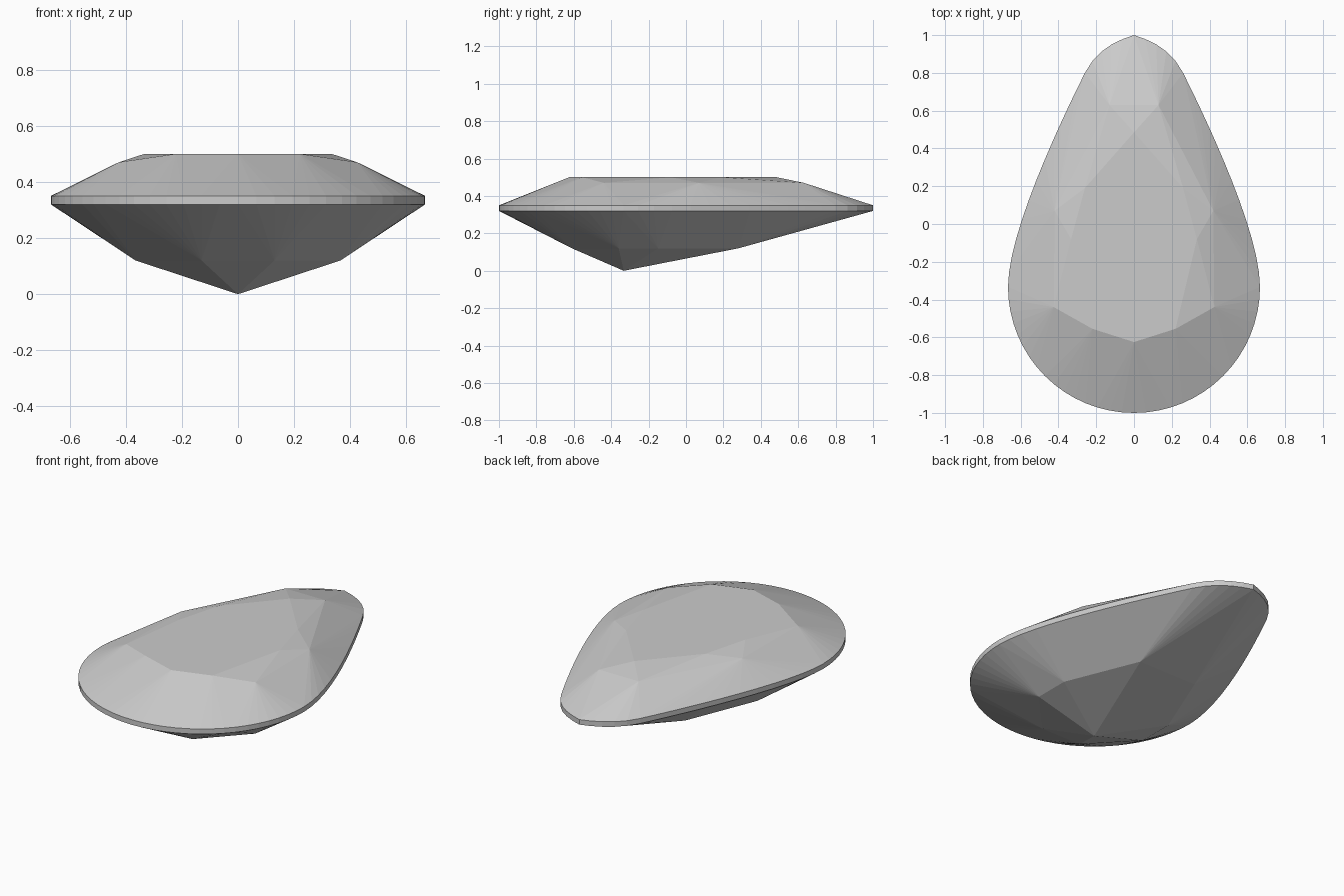
import bpy, bmesh, math
from mathutils import Vector
from mathutils.geometry import interpolate_bezier

cube = bpy.data.objects.get("Cube")
if cube:
    bpy.data.objects.remove(cube, do_unlink=True)

mat = bpy.data.materials.new("pale grey stone")
mat.use_nodes = True
GREY = (0.6, 0.6, 0.6, 1)
mat.diffuse_color = GREY
mat.node_tree.nodes["Principled BSDF"].inputs["Base Color"].default_value = GREY

GIRDLE_LOW, GIRDLE_HIGH = 0.32, 0.35
RADIUS, CENTRE_Y = 0.667, -0.333


def bezier(points, count):
    return [p.to_2d() for p in interpolate_bezier(*[Vector((x, y, 0)) for x, y in points], count)]


# Half of the pear outline: round front, long flank, tight tip
half = [Vector((RADIUS * math.sin(a), CENTRE_Y - RADIUS * math.cos(a)))
        for a in (math.pi / 2 * i / 16 for i in range(16))]
half += bezier([(RADIUS, CENTRE_Y), (RADIUS, -0.05), (0.40, 0.52), (0.26, 0.8)], 13)[:-1]
half += bezier([(0.26, 0.8), (0.2, 0.92), (0.1, 0.97), (0, 1)], 6)

# Half rings of facet corners for each level
levels = [
    (0.5, [(0, -0.625), (0.22, -0.555), (0.333, -0.08), (0.26, 0.19), (0, 0.485)]),   # table
    (0.47, [(0.16, -0.655), (0.425, -0.44), (0.42, 0.07), (0.13, 0.63)]),             # crown
    (GIRDLE_HIGH, half),
    (GIRDLE_LOW, half),
    (0.12, [(0.13, -0.61), (0.365, -0.36), (0.365, -0.15), (0.19, 0.28)]),            # pavilion
    (0, [(0, CENTRE_Y)]),                                                             # culet
]

# Mirror the corners and wrap them in flat facets
bm = bmesh.new()
for z, ring in levels:
    for x, y in ring:
        for side in ((1, -1) if x > 0.001 else (0,)):
            bm.verts.new((x * side, y, z))
hull = bmesh.ops.convex_hull(bm, input=bm.verts)
loose = [v for v in bm.verts if not v.link_faces]
bmesh.ops.delete(bm, geom=loose, context='VERTS')
bmesh.ops.dissolve_limit(bm, angle_limit=math.radians(0.5), verts=bm.verts, edges=bm.edges)
bmesh.ops.recalc_face_normals(bm, faces=bm.faces)

mesh = bpy.data.meshes.new("pear_cut_gem")
bm.to_mesh(mesh)
bm.free()
mesh.materials.append(mat)
gem = bpy.data.objects.new("pear_cut_gem", mesh)
bpy.context.collection.objects.link(gem)
